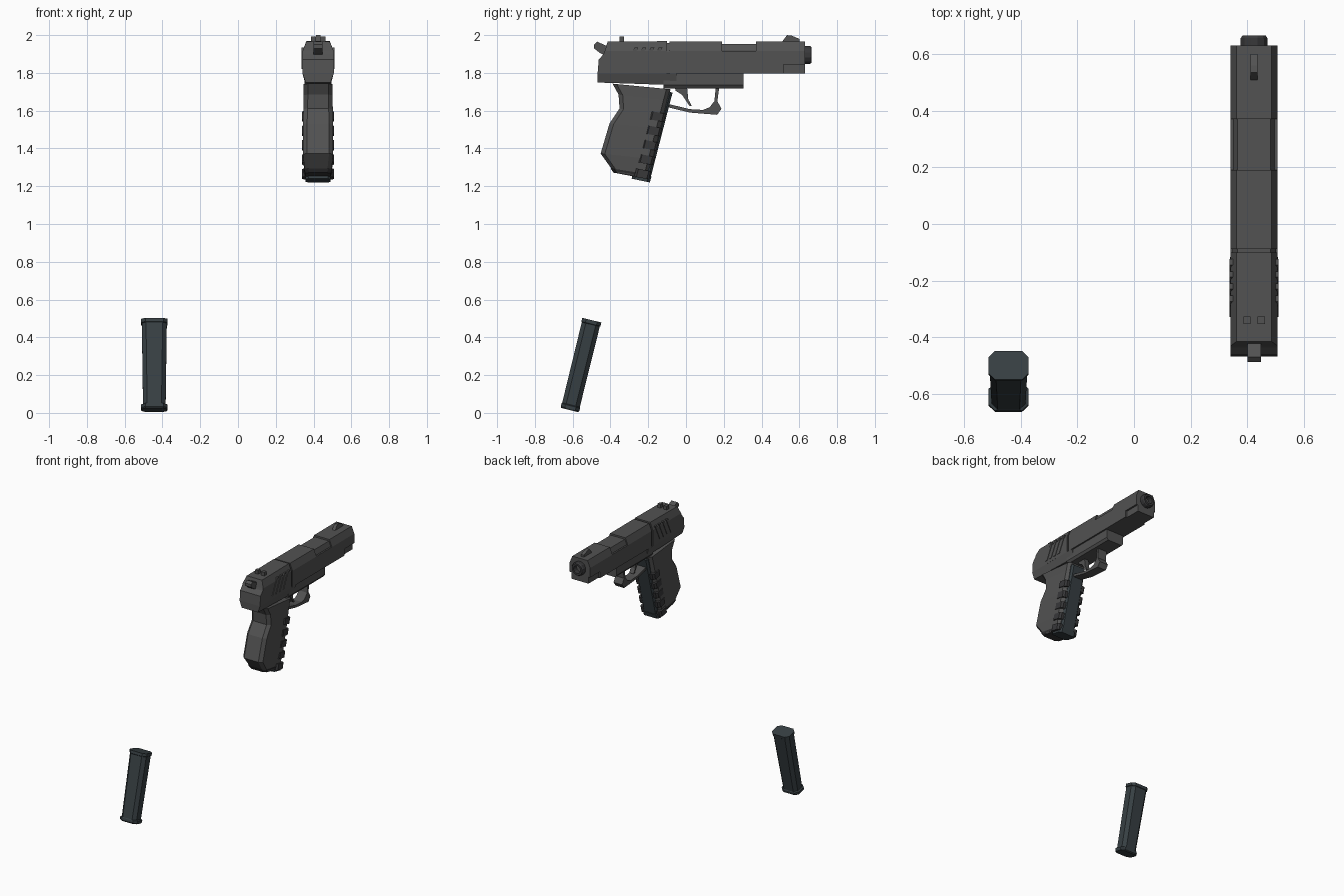
import bpy, bmesh
from math import sin, cos, pi, radians
from mathutils import Matrix, Vector

CX = 0.424   # centre line of the main body


def material(name, rgb):
    m = bpy.data.materials.new(name)
    m.diffuse_color = (*rgb, 1)
    return m


STEEL = material("dark_grey", (0.085, 0.085, 0.085))
GRIP = material("near_black", (0.04, 0.04, 0.042))
MAG = material("blue_black", (0.038, 0.05, 0.056))


def loft(name, rings, mat, matrix=None):
    """Skin a list of equal-length point rings and cap both ends."""
    bm = bmesh.new()
    vs = [[bm.verts.new(p) for p in r] for r in rings]
    n = len(vs[0])
    for a, b in zip(vs, vs[1:]):
        for i in range(n):
            j = (i + 1) % n
            bm.faces.new((a[i], a[j], b[j], b[i]))
    bm.faces.new(vs[0])
    bm.faces.new(vs[-1])
    bmesh.ops.recalc_face_normals(bm, faces=bm.faces)
    if matrix:
        bm.transform(matrix)
    me = bpy.data.meshes.new(name)
    bm.to_mesh(me)
    bm.free()
    me.materials.append(mat)
    ob = bpy.data.objects.new(name, me)
    bpy.context.collection.objects.link(ob)
    return ob


def stack(name, levels, mat, c=0.0, cx=CX, matrix=None):
    """Stacked cross-sections: (y_back, z_back, y_front, z_front, half_width), corners cut by c."""
    rings = []
    for yb, zb, yf, zf, h in levels:
        if c:
            pts = [(-h, yb + c), (c - h, yb), (h - c, yb), (h, yb + c),
                   (h, yf - c), (h - c, yf), (c - h, yf), (-h, yf - c)]
        else:
            pts = [(-h, yb), (h, yb), (h, yf), (-h, yf)]
        rings.append([(cx + x, y, zb + (zf - zb) * (y - yb) / (yf - yb)) for x, y in pts])
    return loft(name, rings, mat, matrix)


def block(name, y0, y1, levels, mat=STEEL, **kw):
    """Stack with constant y range; levels are (z, half_width)."""
    return stack(name, [(y0, z, y1, z, h) for z, h in levels], mat, **kw)


def prism(name, pts, x0, x1, mat=STEEL):
    """Side profile (y, z) extruded across x."""
    return loft(name, [[(x, y, z) for y, z in pts] for x in (x0, x1)], mat)


# Slide: front section, port section, middle section, rear section
top = [(1.915, 0.083), (1.965, 0.062)]
block("slide_muzzle_section", 0.37, 0.63, [(1.845, 0.083)] + top)
block("slide_nose_lower", 0.51, 0.63, [(1.797, 0.070), (1.846, 0.070)])
block("slide_lower_front", 0.365, 0.515, [(1.797, 0.083), (1.85, 0.083)])
block("slide_port_section", 0.19, 0.37, [(1.797, 0.083), (1.916, 0.083)])
block("chamber_block", 0.18, 0.38, [(1.91, 0.072), (1.92, 0.072), (1.953, 0.058)])
block("slide_middle_section", -0.088, 0.19, [(1.797, 0.083)] + top)
block("slide_groove_core", -0.11, -0.08, [(1.80, 0.077), (1.91, 0.077), (1.957, 0.058)])
stack("slide_rear_section", [
    (-0.468, 1.797, -0.10, 1.797, 0.083), (-0.462, 1.87, -0.10, 1.87, 0.083),
    (-0.436, 1.90, -0.10, 1.90, 0.083), (-0.430, 1.915, -0.10, 1.915, 0.083),
    (-0.415, 1.965, -0.10, 1.968, 0.062)], STEEL)

# Slanted grip ridges on both sides of the slide
for i in range(4):
    y = -0.328 + i * 0.043
    for s in (-1, 1):
        prism(f"slide_ridge_{i}_{s}", [(y, 1.82), (y + 0.02, 1.82), (y + 0.075, 1.935),
                                       (y + 0.055, 1.935)], CX + s * 0.06, CX + s * 0.087)

# Sights
prism("front_sight", [(0.505, 1.96), (0.535, 2.0), (0.56, 1.997), (0.60, 1.98), (0.60, 1.96)],
      CX - 0.012, CX + 0.012)
for s in (-1, 1):
    block(f"rear_sight_{s}", -0.353, -0.327, [(1.96, 0.013), (1.992, 0.013)], cx=CX + s * 0.025)

# Hammer
prism("hammer", [(-0.40, 1.94), (-0.425, 1.945), (-0.47, 1.965), (-0.487, 1.95), (-0.487, 1.93),
                 (-0.455, 1.905), (-0.40, 1.88)], CX - 0.024, CX + 0.024)

# Hollow muzzle
muzzle = [(0.60, 0.049), (0.656, 0.049), (0.665, 0.043), (0.665, 0.028), (0.55, 0.028)]
loft("muzzle", [[(CX + r * cos(k * pi / 6 + pi / 12), y, 1.895 + r * sin(k * pi / 6 + pi / 12))
                 for k in range(12)] for y, r in muzzle], GRIP)

# Frame under the slide
block("frame_rail", -0.12, 0.305, [(1.718, 0.060), (1.735, 0.072), (1.80, 0.072)])
stack("frame_tang", [(-0.468, 1.749, -0.05, 1.735, 0.066), (-0.468, 1.798, -0.05, 1.798, 0.083)], STEEL)


# Handle, following the sloping front line
def front(z):
    return -0.071 + (z - 1.696) * 0.258


back = [(-0.384, 1.278, 0.070), (-0.452, 1.373, 0.080), (-0.405, 1.532, 0.080),
        (-0.352, 1.611, 0.078), (-0.357, 1.685, 0.076), (-0.389, 1.743, 0.076)]
stack("handle", [(y, z, front(z - 0.03) - 0.015, z - 0.03, h) for y, z, h in back], STEEL, c=0.022)
stack("handle_front_strip", [(front(z) - 0.06, z + 0.012, front(z), z, 0.058)
                             for z in (1.24, 1.696)], MAG, c=0.012)
for i in range(5):
    z = 1.565 - i * 0.076
    stack(f"finger_bump_{i}", [(front(zz) - 0.085, zz + 0.015, front(zz) - 0.006, zz, 0.085)
                               for zz in (z - 0.025, z + 0.018)], GRIP, c=0.012)
stack("handle_base_trim", [(-0.384, 1.272, -0.195, 1.236, 0.066),
                           (-0.40, 1.295, -0.19, 1.262, 0.076)], GRIP, c=0.02)
stack("fitted_magazine_base", [(-0.288, 1.240, -0.192, 1.220, 0.067),
                               (-0.280, 1.275, -0.182, 1.252, 0.067)], MAG, c=0.015)

# Trigger and guard
prism("trigger", [(-0.06, 1.73), (-0.055, 1.705), (-0.022, 1.685), (0.018, 1.625), (0.03, 1.625),
                  (0.012, 1.66), (0.005, 1.73)], CX - 0.018, CX + 0.018)
prism("trigger_guard", [(-0.105, 1.62), (0.02, 1.59), (0.165, 1.578), (0.188, 1.61), (0.166, 1.65),
                        (0.176, 1.725), (0.158, 1.725), (0.150, 1.65), (0.125, 1.618),
                        (0.09, 1.604), (0.02, 1.608), (-0.10, 1.637)], CX - 0.035, CX + 0.035)

# Loose magazine: built upright, then tilted
tilt = Matrix.Translation((-0.443, -0.557, 0.253)) @ Matrix.Rotation(radians(-13.8), 4, 'X')
mag = [(-0.245, 0.046, 0.066), (-0.238, 0.051, 0.070), (-0.222, 0.051, 0.070), (-0.217, 0.048, 0.060),
       (0.222, 0.049, 0.066), (0.225, 0.052, 0.070), (0.245, 0.052, 0.070)]
stack("loose_magazine", [(-d, z, d, z, h) for z, d, h in mag], MAG, c=0.022, cx=0, matrix=tilt)
